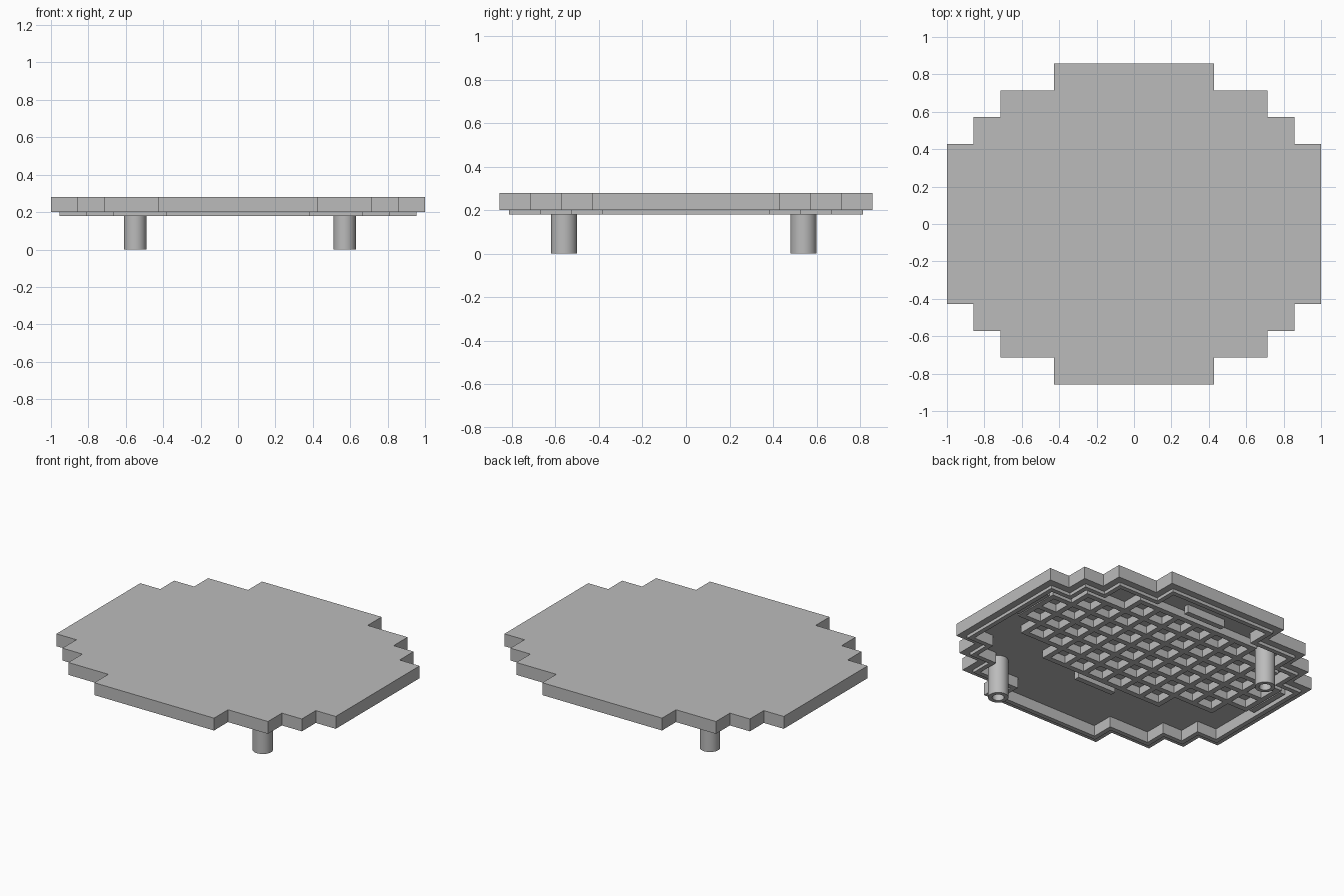
import bpy, bmesh, math
from mathutils import Matrix

cube = bpy.data.objects.get("Cube")
if cube:
    bpy.data.objects.remove(cube, do_unlink=True)

grey = bpy.data.materials.new("plain_grey")
grey.use_nodes = True
grey.diffuse_color = (0.5, 0.5, 0.5, 1)
grey.node_tree.nodes["Principled BSDF"].inputs["Base Color"].default_value = (0.5, 0.5, 0.5, 1)

U = 1 / 7           # width of one step of the outline
FLOOR = 0.25        # ceiling of the hollow underside
RIB_LOW = 0.2       # lower edge of the ribs
RIB = 0.035         # rib thickness
GRID_Y = U          # centre of the rib grid


def finish(name, bm):
    bmesh.ops.recalc_face_normals(bm, faces=bm.faces)
    mesh = bpy.data.meshes.new(name)
    bm.to_mesh(mesh)
    bm.free()
    mesh.materials.append(grey)
    obj = bpy.data.objects.new(name, mesh)
    bpy.context.scene.collection.objects.link(obj)
    return obj


def add_box(bm, x0, x1, y0, y1, z0, z1):
    size = Matrix.Diagonal((x1 - x0, y1 - y0, z1 - z0, 1))
    place = Matrix.Translation(((x0 + x1) / 2, (y0 + y1) / 2, (z0 + z1) / 2))
    bmesh.ops.create_cube(bm, size=1, matrix=place @ size)


def outline(inset):
    # one stepped corner, mirrored into all four quadrants
    steps = [(7, 3), (6, 3), (6, 4), (5, 4), (5, 5), (3, 5), (3, 6)]
    quarter = [(a * U - inset, b * U - inset) for a, b in steps]
    flipped = quarter[::-1]
    return (quarter + [(-x, y) for x, y in flipped]
            + [(-x, -y) for x, y in quarter] + [(x, -y) for x, y in flipped])


# stepped plate with a lip and a hollow underside
bm = bmesh.new()
levels = [(0, 0.28), (0, 0.2), (0.045, 0.2), (0.045, 0.18), (0.075, 0.18), (0.075, FLOOR)]
loops = [[bm.verts.new((x, y, z)) for x, y in outline(d)] for d, z in levels]
for low, high in zip(loops, loops[1:]):
    for i in range(len(low)):
        j = (i + 1) % len(low)
        bm.faces.new((low[i], low[j], high[j], high[i]))
bm.faces.new(loops[0])
bm.faces.new(loops[-1])
finish("stepped_plate", bm)

# rib grid: half width of each row, in steps
rows = [3, 5, 6, 6, 5, 3]
half = RIB / 2
bm = bmesh.new()
for k in range(len(rows) + 1):
    reach = max(rows[max(k - 1, 0):k + 1]) * U + half
    y = GRID_Y + (k - 3) * U
    add_box(bm, -reach, reach, y - half, y + half, RIB_LOW, FLOOR + 0.01)
for i in range(-6, 7):
    inside = [k for k, w in enumerate(rows) if w >= abs(i)]
    y0 = GRID_Y + (inside[0] - 3) * U
    y1 = GRID_Y + (inside[-1] - 2) * U
    add_box(bm, i * U - half, i * U + half, y0 - half, y1 + half, RIB_LOW, FLOOR + 0.01)
finish("rib_grid", bm)

# short bars on the four sides of the grid
bm = bmesh.new()
for s in (-1, 1):
    y = GRID_Y + s * 0.5
    add_box(bm, -0.14, 0.14, y - half, y + half, RIB_LOW, FLOOR + 0.01)
    x = s * 0.9
    add_box(bm, x - half, x + half, GRID_Y - 0.14, GRID_Y + 0.14, RIB_LOW, FLOOR + 0.01)
finish("side_bars", bm)


# hollow round legs
def make_leg(name, x, y):
    bm = bmesh.new()
    profile = [(0, 0.12), (0.035, 0.12), (0.035, 0), (0.06, 0), (0.06, FLOOR + 0.01)]
    verts = [bm.verts.new((r, 0, z)) for r, z in profile]
    edges = [bm.edges.new(pair) for pair in zip(verts, verts[1:])]
    bmesh.ops.spin(bm, geom=verts + edges, cent=(0, 0, 0), axis=(0, 0, 1),
                   angle=2 * math.pi, steps=32)
    bmesh.ops.remove_doubles(bm, verts=bm.verts, dist=0.0001)
    leg = finish(name, bm)
    leg.location = (x, y, 0)
    bpy.ops.object.select_all(action="DESELECT")
    leg.select_set(True)
    bpy.context.view_layer.objects.active = leg
    bpy.ops.object.shade_smooth_by_angle(angle=math.radians(35))


make_leg("front_left_leg", 0.57, -0.56)
make_leg("back_right_leg", -0.55, 0.54)
